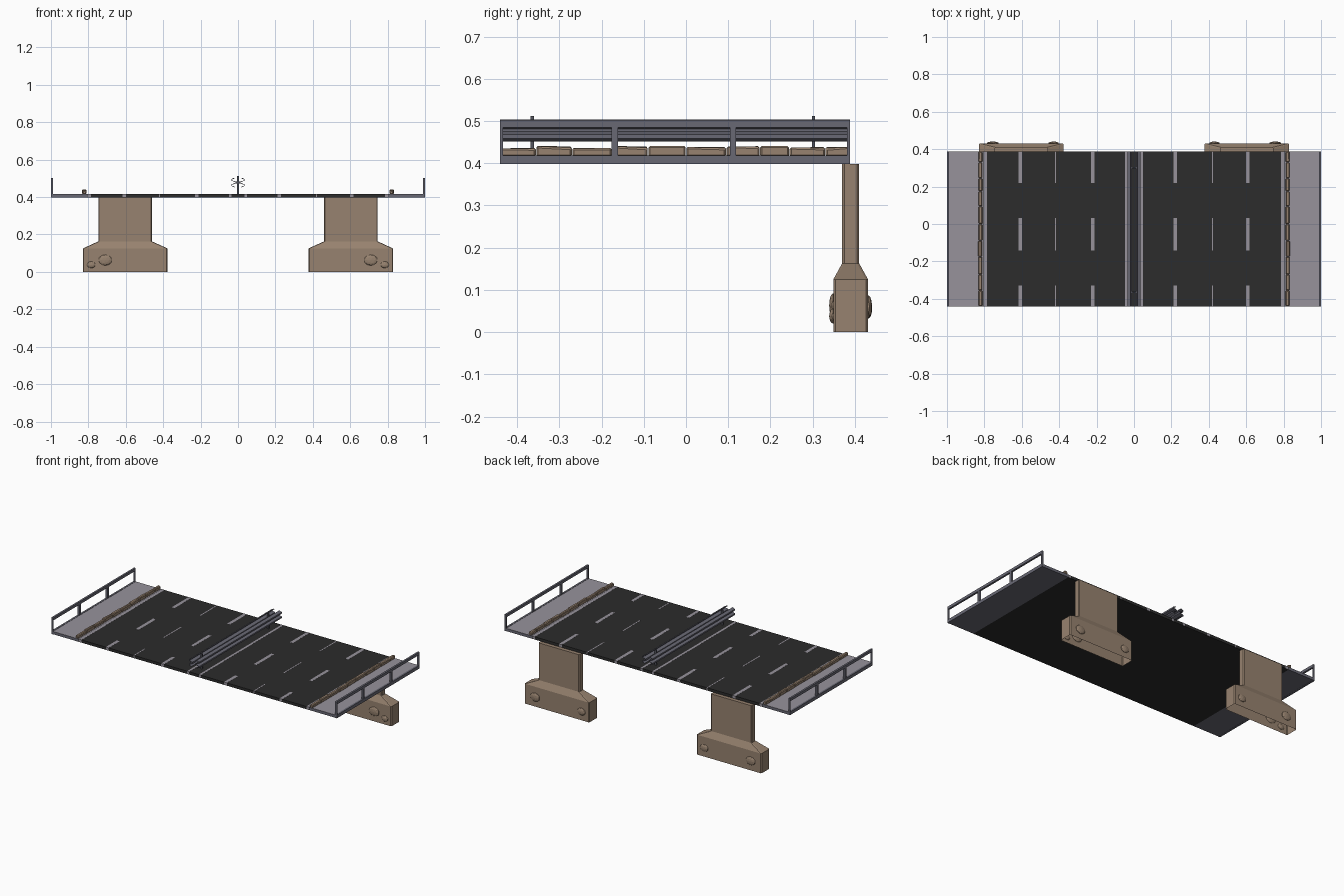
import bpy, bmesh, random
from mathutils import Matrix, Vector

if "Cube" in bpy.data.objects:
    bpy.data.objects.remove(bpy.data.objects["Cube"])

random.seed(4)
Y0, Y1 = -0.44, 0.388


def material(name, rgb):
    m = bpy.data.materials.new(name)
    m.diffuse_color = (*rgb, 1)
    m.use_nodes = True
    m.node_tree.nodes["Principled BSDF"].inputs["Base Color"].default_value = m.diffuse_color
    return m


ASPHALT = material("asphalt", (0.025, 0.025, 0.025))
CONCRETE = material("pale concrete", (0.31, 0.29, 0.33))
STEEL = material("blue grey steel", (0.14, 0.14, 0.175))
DARK_STEEL = material("dark steel", (0.085, 0.088, 0.11))
STONE = material("brown stone", (0.31, 0.225, 0.16))


def box(bm, x0, x1, y0, y1, z0, z1):
    c = Vector(((x0 + x1) / 2, (y0 + y1) / 2, (z0 + z1) / 2))
    s = Matrix.Diagonal((x1 - x0, y1 - y0, z1 - z0, 1))
    return bmesh.ops.create_cube(bm, size=1, matrix=Matrix.Translation(c) @ s)["verts"]


def finish(name, bm, mat, mirror=True):
    bmesh.ops.recalc_face_normals(bm, faces=bm.faces)
    me = bpy.data.meshes.new(name)
    bm.to_mesh(me)
    bm.free()
    me.materials.append(mat)
    ob = bpy.data.objects.new(name, me)
    bpy.context.collection.objects.link(ob)
    if mirror:
        ob.modifiers.new("mirror", "MIRROR")
    return ob


# road slab
bm = bmesh.new()
box(bm, -0.808, 0.808, Y0, Y1, 0.399, 0.4165)
finish("road_slab", bm, ASPHALT, False)

# lane dashes and solid edge lines, running through the slab ends
bm = bmesh.new()
for x, w in ((0.22, 0.02), (0.42, 0.007), (0.608, 0.02)):
    for a, b in ((Y0 - 0.0004, -0.33), (-0.142, 0.033), (0.22, Y1 + 0.0004)):
        box(bm, x - w / 2, x + w / 2, a, b, 0.3995, 0.4169)
for x, w in ((0.041, 0.014), (0.796, 0.018)):
    box(bm, x - w / 2, x + w / 2, Y0 - 0.0004, Y1 + 0.0004, 0.3995, 0.4169)
finish("lane_lines", bm, CONCRETE)

# sidewalks with steel outer edge
bm = bmesh.new()
box(bm, 0.808, 0.988, Y0, Y1, 0.399, 0.4165)
walk = finish("sidewalk", bm, CONCRETE)
walk.data.materials.append(STEEL)
for p in walk.data.polygons:
    p.material_index = 0 if p.normal.z > 0.5 else 1

# outer railing
bm = bmesh.new()
box(bm, 0.988, 1.0, Y0, Y1, 0.398, 0.418)
box(bm, 0.988, 1.0, Y0, Y1, 0.485, 0.502)
for a, b in ((Y0, Y0 + 0.007), (-0.176, -0.161), (0.104, 0.119), (Y1 - 0.007, Y1)):
    box(bm, 0.988, 1.0, a, b, 0.418, 0.485)
finish("railing", bm, STEEL)

# uneven curb stones
bm = bmesh.new()
cuts = (Y0, -0.355, -0.27, -0.175, -0.09, 0.0, 0.095, 0.175, 0.245, 0.33, Y1)
for a, b in zip(cuts, cuts[1:]):
    j = random.uniform(-0.002, 0.002)
    vs = box(bm, 0.812 + j, 0.832 + j, a + 0.0006, b - 0.0006, 0.4155, 0.438)
    for v in vs:
        if v.co.z > 0.43:
            v.co.z += random.uniform(-0.004, 0.004)
bmesh.ops.bevel(bm, geom=bm.edges[:], offset=0.004, segments=1, affect="EDGES")
finish("curb_stones", bm, STONE)

# W-beam median guardrail
prof = [(0.018, 0.453), (0.034, 0.460), (0.034, 0.467), (0.013, 0.474),
        (0.013, 0.482), (0.034, 0.488), (0.034, 0.495), (0.018, 0.502)]
bm = bmesh.new()
rows = [[bm.verts.new((x, y, z)) for x, z in prof] for y in (Y0, Y1)]
for i in range(len(prof) - 1):
    bm.faces.new((rows[0][i], rows[0][i + 1], rows[1][i + 1], rows[1][i]))
rail = finish("median_guardrail", bm, STEEL)
sol = rail.modifiers.new("thickness", "SOLIDIFY")
sol.thickness = 0.004
sol.offset = 0

# guardrail posts with brackets
bm = bmesh.new()
for y in (-0.364, 0.302):
    box(bm, -0.006, 0.006, y - 0.004, y + 0.004, 0.416, 0.512)
    box(bm, -0.013, 0.013, y - 0.004, y + 0.004, 0.473, 0.483)
finish("median_posts", bm, DARK_STEEL, False)

# piers: chamfered rings lofted upward, open at the bottom
bm = bmesh.new()
prev = None
for z, x0, x1, hy in ((0, 0.376, 0.83, 0.041), (0.125, 0.376, 0.83, 0.041),
                      (0.163, 0.46, 0.747, 0.02), (0.398, 0.46, 0.747, 0.02)):
    c, y0, y1 = 0.005, 0.39 - hy, 0.39 + hy
    pts = ((x0 + c, y0), (x1 - c, y0), (x1, y0 + c), (x1, y1 - c),
           (x1 - c, y1), (x0 + c, y1), (x0, y1 - c), (x0, y0 + c))
    ring = [bm.verts.new((x, y, z)) for x, y in pts]
    if prev:
        for i in range(8):
            k = (i + 1) % 8
            bm.faces.new((prev[i], prev[k], ring[k], ring[i]))
    prev = ring
bm.faces.new(prev)
finish("pier", bm, STONE)

# rounded stones set into the pier bases
bm = bmesh.new()
for x, y, z, rx, rz in ((0.71, 0.348, 0.063, 0.036, 0.029), (0.785, 0.348, 0.038, 0.023, 0.018),
                        (0.755, 0.432, 0.06, 0.033, 0.027), (0.43, 0.432, 0.055, 0.028, 0.023)):
    m = Matrix.Translation((x, y, z)) @ Matrix.Diagonal((rx, 0.009, rz, 1))
    bmesh.ops.create_icosphere(bm, subdivisions=2, radius=1, matrix=m)
finish("pier_stones", bm, STONE)
